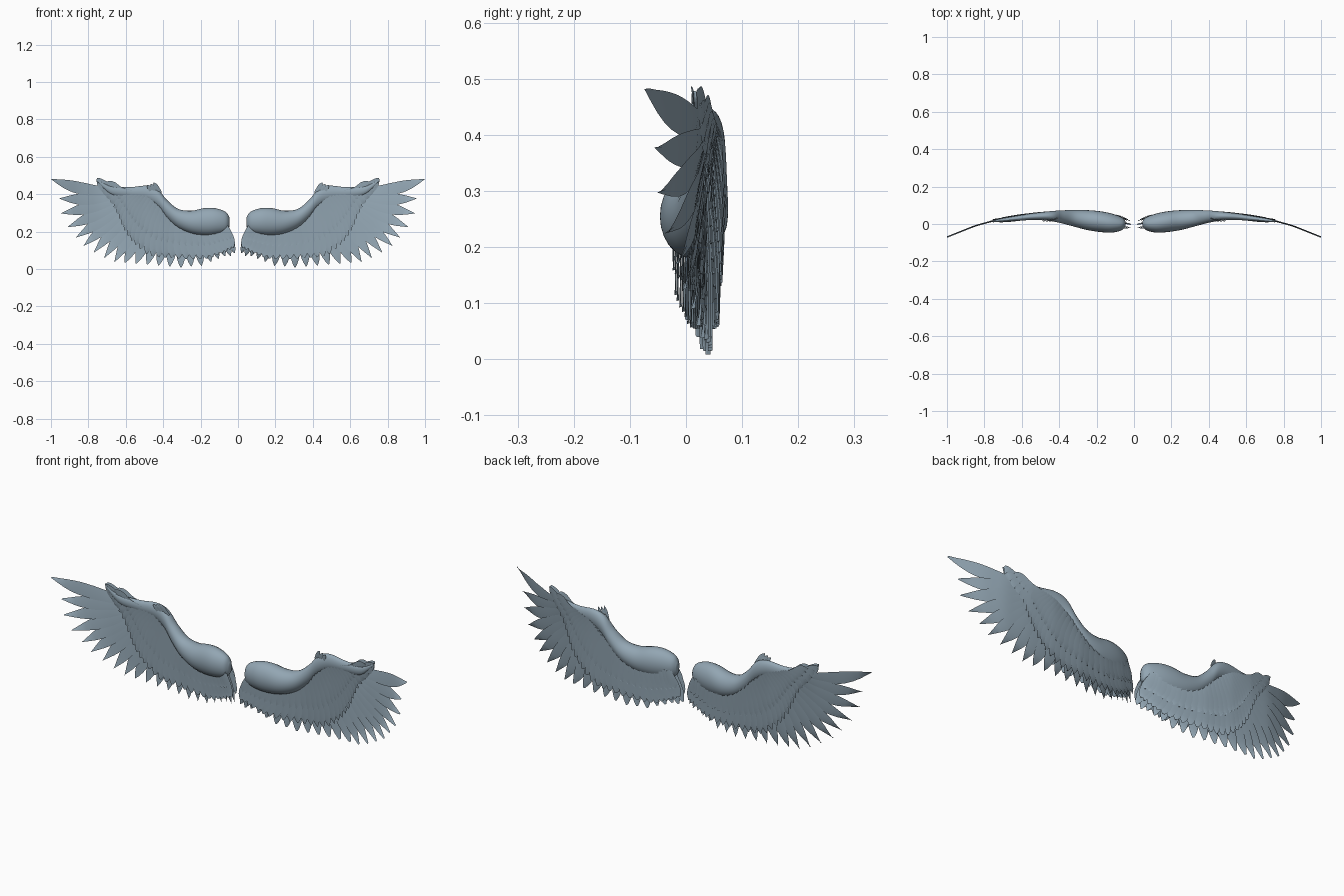
import bpy, math
from mathutils import Vector

if "Cube" in bpy.data.objects:
    bpy.data.objects.remove(bpy.data.objects["Cube"])

mat = bpy.data.materials.new("slate blue grey")
mat.diffuse_color = (0.29, 0.38, 0.45, 1)
mat.use_nodes = True
mat.node_tree.nodes["Principled BSDF"].inputs["Base Color"].default_value = mat.diffuse_color


def spline(rows, s):
    """Catmull-Rom sample of a table of rows, s in 0..1."""
    n = len(rows) - 1
    i = min(int(s * n), n - 1)
    t = s * n - i
    p = [rows[max(0, min(n, i + k))] for k in (-1, 0, 1, 2)]
    return [0.5 * (2 * b + (c - a) * t + (2 * a - 5 * b + 4 * c - d) * t * t
                   + (3 * b - a - 3 * c + d) * t ** 3) for a, b, c, d in zip(*p)]


def lerp_table(table, x):
    for (x0, y0), (x1, y1) in zip(table, table[1:]):
        if x <= x1:
            return y0 + (y1 - y0) * (x - x0) / (x1 - x0)
    return table[-1][1]


# depth of the curved wing plane along the span
DEPTH = [(-0.1, -.012), (0, -.005), (.05, .005), (.1, .015), (.2, .03), (.35, .043), (.5, .043),
         (.62, .035), (.75, .018), (.85, -.01), (1.0, -.07), (1.1, -.11)]


def make(name, verts, faces, angle=50):
    me = bpy.data.meshes.new(name)
    me.from_pydata(verts, [], faces)
    me.materials.append(mat)
    ob = bpy.data.objects.new(name, me)
    bpy.context.collection.objects.link(ob)
    bpy.ops.object.select_all(action='DESELECT')
    ob.select_set(True)
    bpy.context.view_layer.objects.active = ob
    bpy.ops.object.mode_set(mode='EDIT')
    bpy.ops.mesh.select_all(action='SELECT')
    bpy.ops.mesh.normals_make_consistent(inside=False)
    bpy.ops.object.mode_set(mode='OBJECT')
    bpy.ops.object.shade_smooth_by_angle(angle=math.radians(angle))
    ob.modifiers.new("other_wing", 'MIRROR').use_mirror_merge = False
    return ob


def feather(verts, faces, root, tip, width, sag=0.0, off=(0, 0), tilt=.003, blunt=.45):
    """Thin lens-shaped blade lying on the curved wing plane."""
    root, tip = Vector(root), Vector(tip)
    d = tip - root
    side = Vector((-d.y, d.x)).normalized()
    base, n = len(verts), 12
    for i in range(n + 1):
        t = i / n
        c = root + d * t - side * sag * 4 * t * (1 - t)
        w = width * (.55 + .45 * min(1, t / .5))
        if t > .6:
            w *= max(.04, 1 - ((t - .6) / .4) ** 2) ** (blunt * 1.5)
        o = off[0] + (off[1] - off[0]) * t
        for k, dy in ((-1, 0), (0, -.0015), (1, 0), (0, .0015)):
            p = c + side * w * .5 * k
            verts.append((p.x, lerp_table(DEPTH, p.x) + o + dy + tilt * k, p.y))
    for i in range(n):
        for k in range(4):
            a, b = base + i * 4 + k, base + i * 4 + (k + 1) % 4
            faces.append((a, b, b + 4, a + 4))
    faces.append(tuple(base + k for k in range(4)))
    faces.append(tuple(base + n * 4 + k for k in range(4)))


# arm: lofted oval sections (x, top, bottom, front, back)
ARM = [(.045, .275, .225, -.01, .015), (.065, .305, .20, -.033, .035), (.12, .325, .185, -.046, .056),
       (.18, .326, .18, -.043, .068), (.25, .312, .19, -.032, .074), (.32, .322, .22, -.014, .075),
       (.38, .37, .27, .002, .073), (.43, .428, .33, .013, .07), (.49, .446, .365, .02, .064),
       (.58, .438, .38, .02, .052), (.68, .446, .40, .01, .035), (.75, .478, .465, .01, .02)]
verts, faces, R, S = [], [], 24, 60
for i in range(S + 1):
    x, zt, zb, yf, yb = spline(ARM, i / S)
    for k in range(R):
        a = 2 * math.pi * k / R
        verts.append((x, (yf + yb) / 2 + (yb - yf) / 2 * math.cos(a), (zt + zb) / 2 + (zt - zb) / 2 * math.sin(a)))
for i in range(S):
    for k in range(R):
        a, b = i * R + k, i * R + (k + 1) % R
        faces.append((a, b, b + R, a + R))
faces += [tuple(range(R)), tuple(range(S * R, S * R + R))]
make("wing_arm", verts, faces, 60)

# roots of the feathers run along the arm, outer to inner
ROOTS = [(.62, .415), (.58, .41), (.54, .405), (.50, .395), (.46, .37), (.41, .33), (.35, .29),
         (.28, .26), (.20, .25), (.13, .25), (.075, .245)]

# flight feathers: long pointed blades from wing tip to body
FLIGHT = [(1.0, .482), (.955, .378), (.945, .298), (.91, .225), (.865, .17), (.825, .125), (.77, .09),
          (.715, .06), (.66, .038), (.605, .035), (.545, .03), (.485, .025), (.425, .02), (.365, .015),
          (.305, .008), (.25, .015), (.195, .018), (.145, .04), (.105, .055), (.07, .07), (.04, .07), (.018, .085)]
verts, faces = [], []
N = len(FLIGHT)
for i, tip in enumerate(FLIGHT):
    s = i / (N - 1)
    feather(verts, faces, spline(ROOTS, s), tip, .064 if i < 8 else .07 - .035 * (i - 8) / 14,
            sag=.022 * max(0, 1 - i / 6), tilt=.004, blunt=.75 if i < 9 else .5)
make("flight_feathers", verts, faces)

# covert feathers: overlapping shorter rows on both faces of the wing
COVERT = [(.755, .482), (.73, .425), (.69, .37), (.655, .315), (.63, .26), (.605, .205), (.57, .155),
          (.53, .115), (.475, .075), (.415, .065), (.35, .06), (.28, .055), (.21, .055), (.15, .06),
          (.10, .08), (.06, .095), (.025, .115)]
for name, sign in (("front_coverts", -1), ("back_coverts", 1)):
    verts, faces = [], []
    M = 30
    for i in range(M):
        s = i / (M - 1)
        root, tip = Vector(spline(ROOTS, s)), Vector(spline(COVERT, s))
        thick = .007 + .016 * s
        wide = .06 if s < .9 else .045
        feather(verts, faces, root, tip, wide, off=(sign * thick * 1.2, sign * thick * .8),
                tilt=.003 * sign, blunt=.4, sag=.02 * max(0, 1 - s * 8))
        # shorter inner row
        feather(verts, faces, root, root.lerp(tip, .66), wide * .9,
                off=(sign * thick * 1.5, sign * (thick + .002)), tilt=.003 * sign, blunt=.35)
    make(name, verts, faces)

# small tuft standing at the wrist
verts, faces = [], []
for x, z in ((.452, .462), (.468, .455), (.485, .45)):
    feather(verts, faces, (x - .04, z - .055), (x, z), .022, off=(-.012, -.03), tilt=.002)
make("wrist_tuft", verts, faces)
